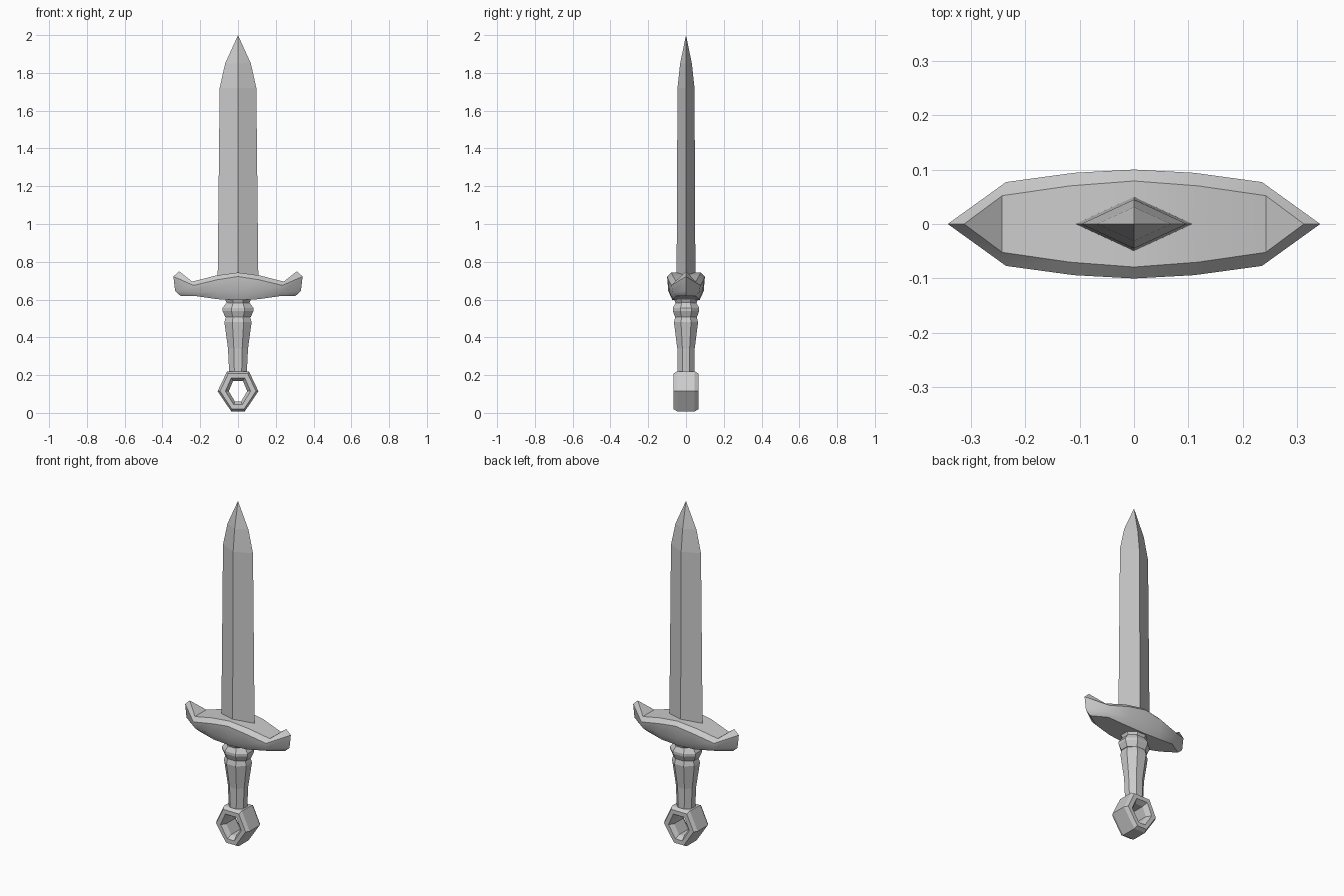
import bpy, bmesh
from math import cos, sin, pi, radians

cube = bpy.data.objects.get("Cube")
if cube:
    bpy.data.objects.remove(cube, do_unlink=True)

steel = bpy.data.materials.new("grey steel")
steel.use_nodes = True
GREY = (0.6, 0.6, 0.6, 1)
steel.diffuse_color = GREY
steel.node_tree.nodes["Principled BSDF"].inputs["Base Color"].default_value = GREY


def loft(name, rings, caps=True, closed=False, smooth=0):
    """Skin a list of equal-length point rings."""
    bm = bmesh.new()
    rows = [[bm.verts.new(p) for p in ring] for ring in rings]
    pairs = list(zip(rows, rows[1:]))
    if closed:
        pairs.append((rows[-1], rows[0]))
    n = len(rows[0])
    for a, b in pairs:
        for i in range(n):
            j = (i + 1) % n
            bm.faces.new((a[i], a[j], b[j], b[i]))
    if caps and not closed:
        bm.faces.new(rows[0])
        bm.faces.new(rows[-1])
    bmesh.ops.remove_doubles(bm, verts=bm.verts, dist=0.0001)
    bmesh.ops.recalc_face_normals(bm, faces=bm.faces)
    mesh = bpy.data.meshes.new(name)
    bm.to_mesh(mesh)
    bm.free()
    mesh.materials.append(steel)
    obj = bpy.data.objects.new(name, mesh)
    bpy.context.collection.objects.link(obj)
    if smooth:
        bpy.ops.object.select_all(action="DESELECT")
        obj.select_set(True)
        bpy.context.view_layer.objects.active = obj
        bpy.ops.object.shade_smooth_by_angle(angle=radians(smooth))
    return obj


def octagon(z, rx, ry):
    """Eight-sided section with flat front and sides; radii reach the flats."""
    k = 1 / cos(pi / 8)
    return [(rx * k * cos(pi / 8 + i * pi / 4), ry * k * sin(pi / 8 + i * pi / 4), z)
            for i in range(8)]


def boat(quarter):
    """Mirror (x, y, z) points running centre to tip into a full outline."""
    right = quarter[:0:-1] + quarter[:1]
    back = right + [(-x, y, z) for x, y, z in quarter[1:]]
    return back + [(x, -y, z) for x, y, z in back[-2:0:-1]]


# Blade: diamond section narrowing to a point
blade = [(0.68, 0.108, 0.05), (1.72, 0.097, 0.045), (1.85, 0.068, 0.031), (2.0, 0.0, 0.0)]
loft("blade", [[(x, 0, z), (0, y, z), (-x, 0, z), (0, -y, z)] for z, x, y in blade[:-1]]
     + [[(0, 0, 2.0)] * 4], caps=False)

# Crossguard: boat-shaped rings from underside to the chamfered top rim
guard_rings = [
    [(0, 0.072, 0.597), (0.11, 0.068, 0.602), (0.22, 0.052, 0.618), (0.305, 0, 0.62)],
    [(0, 0.094, 0.645), (0.11, 0.089, 0.643), (0.23, 0.07, 0.638), (0.333, 0, 0.645)],
    [(0, 0.1, 0.722), (0.11, 0.094, 0.705), (0.235, 0.077, 0.675), (0.342, 0, 0.722)],
    [(0, 0.079, 0.743), (0.118, 0.07, 0.727), (0.242, 0.052, 0.695), (0.312, 0, 0.75)],
]
# the top and underside close towards a lengthwise centre line
floor = [(x, 0, z) for x, y, z in guard_rings[0]]
deck = [(x, 0, z) for x, y, z in guard_rings[-1]]
loft("crossguard", [boat(r) for r in [floor] + guard_rings + [deck]], caps=False, smooth=35)

# Collar under the guard, then the rounded ring
loft("collar", [octagon(0.57, 0.055, 0.052), octagon(0.61, 0.072, 0.066)])
loft("ring", [octagon(0.508, 0.068, 0.058), octagon(0.54, 0.082, 0.07),
              octagon(0.555, 0.082, 0.07), octagon(0.585, 0.06, 0.054)])

# Grip: eight flat sides, waisted towards the pommel
loft("grip", [octagon(0.2, 0.046, 0.044), octagon(0.34, 0.053, 0.046),
              octagon(0.48, 0.072, 0.064), octagon(0.515, 0.062, 0.055)])

# Pommel: pierced hexagon with bevelled edges, lofted around its hole
hexagon = [(0.058, 0.22), (0.108, 0.115), (0.036, 0.008),
           (-0.036, 0.008), (-0.108, 0.115), (-0.058, 0.22)]
section = [(1.0, 0.046), (0.88, 0.066), (0.62, 0.066), (0.45, 0.04)]
section += [(s, -y) for s, y in reversed(section)]
mid = 0.115
loft("pommel", [[(x * s, y, mid + (z - mid) * (s + 0.12 * (1 - s))) for s, y in section]
                for x, z in hexagon], closed=True)
